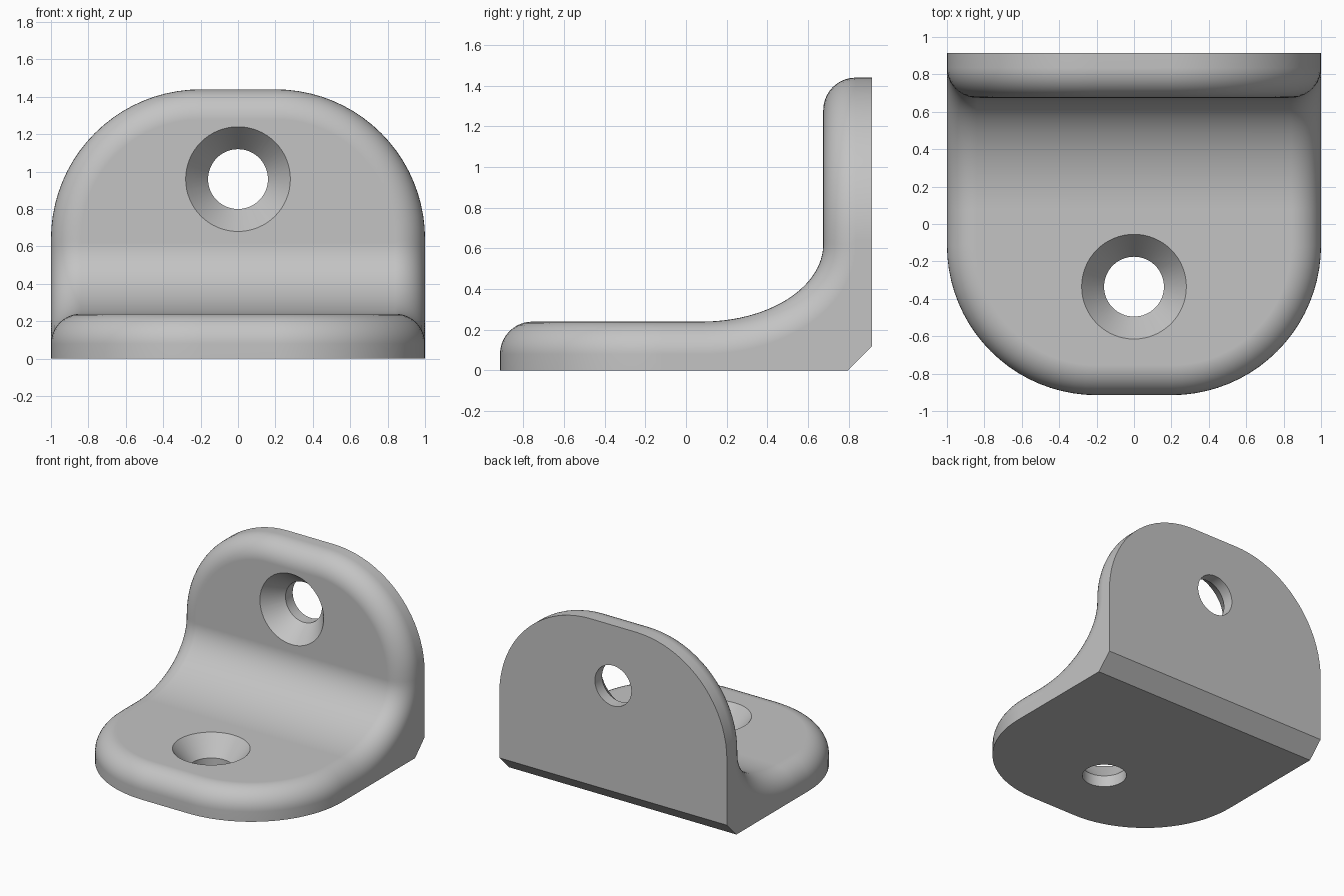
import bpy, bmesh
from math import sin, cos, pi, hypot
from mathutils import Matrix, Vector

if "Cube" in bpy.data.objects:
    bpy.data.objects.remove(bpy.data.objects["Cube"])

DEPTH, HEIGHT, THICK = 0.915, 1.44, 0.24    # half depth, height, plate thickness
CORNER, ROUND, CHAMFER = 0.8, 0.16, 0.12    # plate corners, edge rounding, heel cut
WALL = DEPTH - THICK                        # front face of the upright plate
FIL_Y, FIL_Z = 0.08, 0.62                   # where the inner fillet meets each plate
ARC, FIL, RND = 20, 25, 10                  # segment counts

metal = bpy.data.materials.new("grey metal")
metal.use_nodes = True
grey = (0.55, 0.55, 0.55, 1)
metal.diffuse_color = grey
metal.node_tree.nodes["Principled BSDF"].inputs["Base Color"].default_value = grey


def section(inset):
    """Right half outline of the inner surface: (point, direction into metal, outer point)."""
    out = []
    r, cx = CORNER - inset, 1 - CORNER
    # rounded front corner of the base plate
    for i in range(ARC + 1):
        a = pi / 2 * i / ARC
        x, y = cx + r * sin(a), CORNER - DEPTH - r * cos(a)
        out.append((Vector((x, y, THICK)), Vector((0, 0, -1)), Vector((x, y, 0))))
    # concave fillet, its outer side running round the chamfered heel
    half = FIL // 2
    for i in range(FIL + 1):
        t = pi / 2 * (1 - i / FIL)
        a, b = WALL - FIL_Y, FIL_Z - THICK
        p = Vector((1 - inset, FIL_Y + a * cos(t), FIL_Z - b * sin(t)))
        n = Vector((0, cos(t) / a, -sin(t) / b)).normalized()
        if i <= half:
            q = Vector((p.x, FIL_Y + (DEPTH - CHAMFER - FIL_Y) * i / half, 0))
        else:
            f = (i - half - 1) / (FIL - half - 1)
            q = Vector((p.x, DEPTH, CHAMFER + (FIL_Z - CHAMFER) * f))
        out.append((p, n, q))
    # rounded top corner of the upright plate
    for i in range(ARC + 1):
        a = pi / 2 * i / ARC
        x, z = cx + r * cos(a), HEIGHT - CORNER + r * sin(a)
        out.append((Vector((x, WALL, z)), Vector((0, 1, 0)), Vector((x, DEPTH, z))))
    return out


# Bracket body: rounded rings from the inner face down to the outer face
rings = []
for k in range(RND + 1):
    a = pi / 2 * k / RND
    depth = ROUND * (1 - cos(a))
    rings.append([p + n * depth for p, n, q in section(ROUND * (1 - sin(a)))])
rings.append([q for p, n, q in section(0)])

bm = bmesh.new()
loops = []
for ring in rings:
    right = [bm.verts.new(p) for p in ring]
    left = [bm.verts.new((-p.x, p.y, p.z)) for p in ring]
    loops.append((right, left))
for (r0, l0), (r1, l1) in zip(loops, loops[1:]):
    loop0, loop1 = r0 + l0[::-1], r1 + l1[::-1]
    for i in range(len(loop0)):
        j = (i + 1) % len(loop0)
        bm.faces.new((loop0[i], loop0[j], loop1[j], loop1[i]))
for right, left in (loops[0], loops[-1]):
    for i in range(len(right) - 1):
        bm.faces.new((right[i], right[i + 1], left[i + 1], left[i]))
# merge the flat strips into single faces
bmesh.ops.recalc_face_normals(bm, faces=bm.faces)
bmesh.ops.dissolve_limit(bm, angle_limit=0.001, verts=bm.verts, edges=bm.edges)
mesh = bpy.data.meshes.new("bracket")
bm.to_mesh(mesh)
bm.free()
mesh.materials.append(metal)
bracket = bpy.data.objects.new("bracket", mesh)
bpy.context.collection.objects.link(bracket)


def countersink(name, location, tilt):
    """Cut a countersunk screw hole whose mouth points along the tilted z axis."""
    wide, bore, sink, over, sides = 0.28, 0.16, 0.15, 0.05, 64
    slope = (wide - bore) / sink
    levels = [(wide + over * slope, over), (bore, -sink), (bore, -2 * sink)]
    cb = bmesh.new()
    circles = [[cb.verts.new((r * cos(2 * pi * i / sides), r * sin(2 * pi * i / sides), z))
                for i in range(sides)] for r, z in levels]
    for c0, c1 in zip(circles, circles[1:]):
        for i in range(sides):
            j = (i + 1) % sides
            cb.faces.new((c0[i], c0[j], c1[j], c1[i]))
    cb.faces.new(circles[0])
    cb.faces.new(circles[-1])
    bmesh.ops.recalc_face_normals(cb, faces=cb.faces)
    cb.transform(Matrix.Translation(location) @ Matrix.Rotation(tilt, 4, 'X'))
    data = bpy.data.meshes.new(name)
    cb.to_mesh(data)
    cb.free()
    data.materials.append(metal)
    cutter = bpy.data.objects.new(name, data)
    cutter.hide_render = True
    bpy.context.collection.objects.link(cutter)
    mod = bracket.modifiers.new(name, 'BOOLEAN')
    mod.operation, mod.solver, mod.object = 'DIFFERENCE', 'EXACT', cutter
    bpy.context.view_layer.objects.active = bracket
    bpy.ops.object.modifier_apply(modifier=name)
    bpy.data.objects.remove(cutter)


# Screw holes in the base and upright plates
countersink("base_hole", (0, -0.335, THICK), 0)
countersink("upright_hole", (0, WALL, 0.96), pi / 2)

# Smooth rounded edges, crisp hole rims and outer edges
bpy.ops.object.select_all(action='DESELECT')
bracket.select_set(True)
bpy.context.view_layer.objects.active = bracket
bpy.ops.object.shade_smooth_by_angle(angle=pi / 6)
weighted = bracket.modifiers.new("weighted_normals", 'WEIGHTED_NORMAL')
weighted.keep_sharp = True
